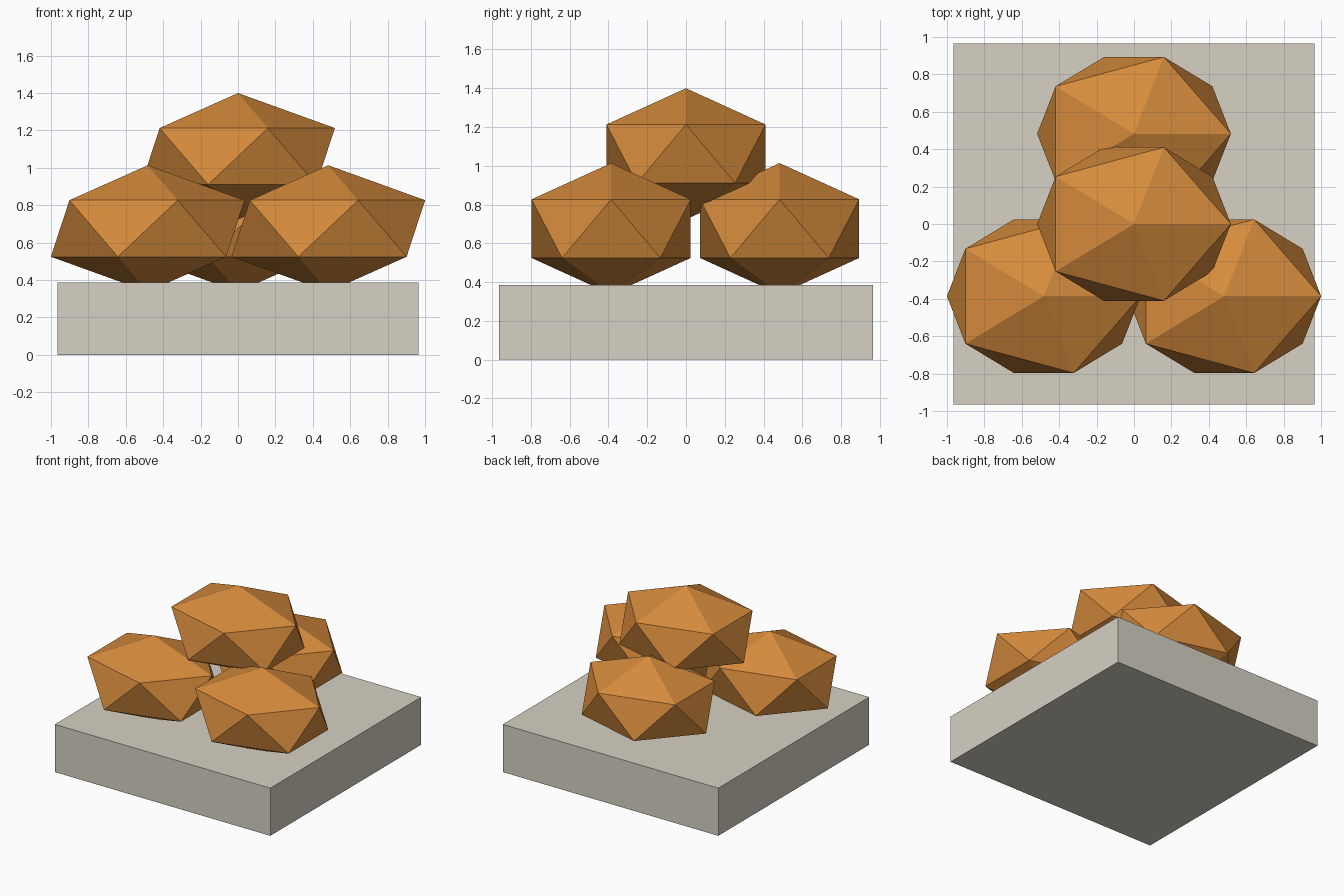
import bpy

if "Cube" in bpy.data.objects:
    bpy.data.objects.remove(bpy.data.objects["Cube"])


def material(name, rgb):
    m = bpy.data.materials.new(name)
    m.diffuse_color = (*rgb, 1.0)
    m.use_nodes = True
    m.node_tree.nodes["Principled BSDF"].inputs["Base Color"].default_value = m.diffuse_color
    return m


orange = material("warm_orange", (0.67, 0.257, 0.045))
stone = material("pale_stone", (0.67, 0.638, 0.55))

# Square slab the pile rests on
S = 1.93
H = 0.386
bpy.ops.mesh.primitive_cube_add(size=1, location=(0, 0, H / 2))
slab = bpy.context.object
slab.name = "base_slab"
slab.scale = (S, S, H)
slab.data.materials.append(stone)


# Flattened faceted lump, 20 flat faces
def lump(name, location):
    bpy.ops.mesh.primitive_ico_sphere_add(subdivisions=1, radius=1, location=location)
    ob = bpy.context.object
    ob.name = name
    ob.scale = (0.579, 0.4825, 0.338)
    ob.data.materials.append(orange)


# Three lumps on the slab, sunk slightly into it, and one on top
for side, x in (("left", -0.4825), ("right", 0.4825)):
    lump("front_lump_" + side, (x, -0.386, 0.6755))
lump("back_lump", (0, 0.4825, 0.6755))
lump("top_lump", (0, 0, 1.0614))
